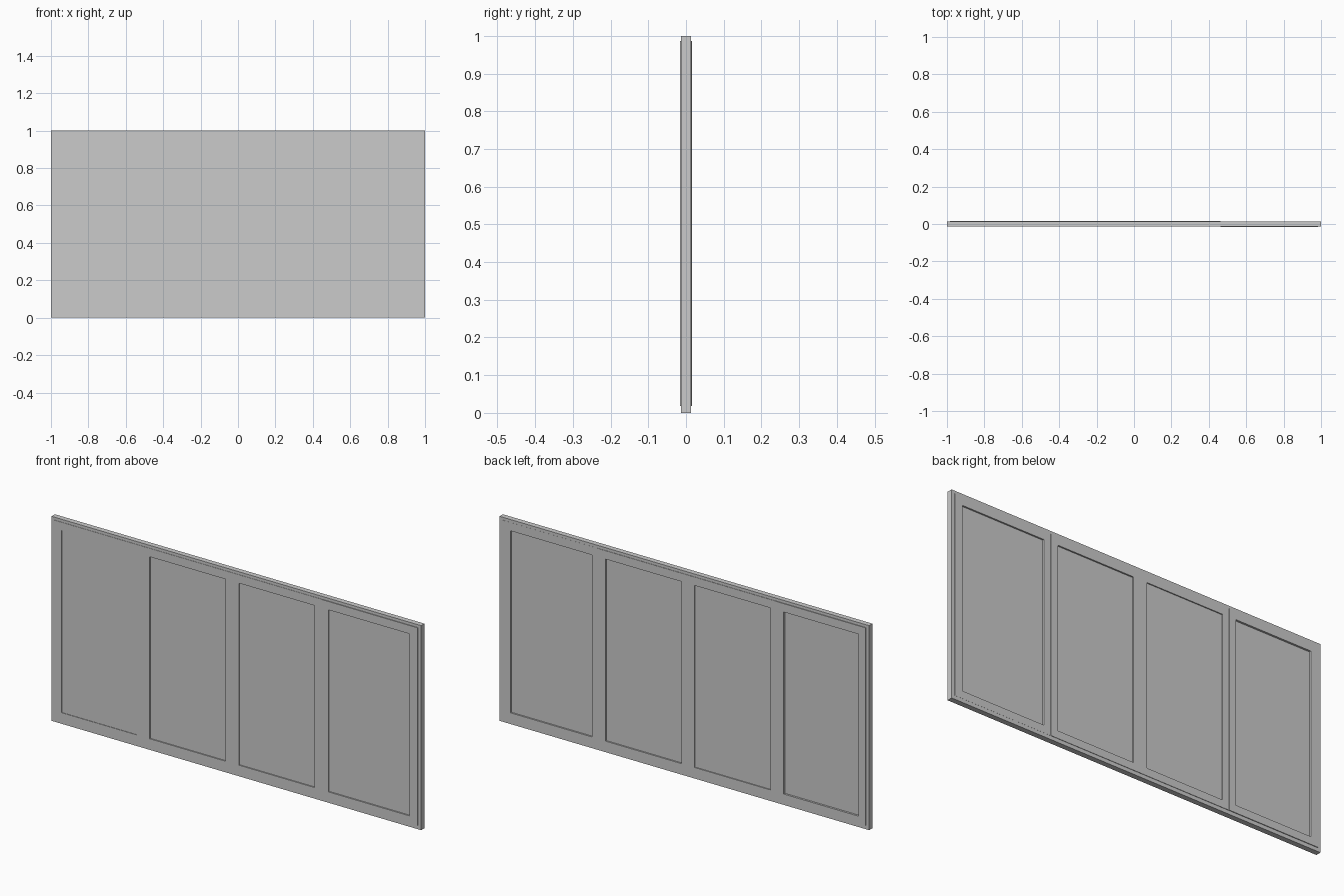
import bpy, bmesh

if "Cube" in bpy.data.objects:
    bpy.data.objects.remove(bpy.data.objects["Cube"])


def framed(name, x0, x1, z0, z1, border, y0, y1):
    """Rectangular ring; border = (left, right, bottom, top)."""
    l, r, b, t = border
    outer = [(x0, z0), (x1, z0), (x1, z1), (x0, z1)]
    inner = [(x0 + l, z0 + b), (x1 - r, z0 + b), (x1 - r, z1 - t), (x0 + l, z1 - t)]
    bm = bmesh.new()
    rings = [[bm.verts.new((x, y, z)) for x, z in loop]
             for loop, y in ((outer, y0), (inner, y0), (inner, y1), (outer, y1))]
    for k in range(4):
        a, c = rings[k], rings[(k + 1) % 4]
        for i in range(4):
            j = (i + 1) % 4
            bm.faces.new((a[i], a[j], c[j], c[i]))
    finish(bm, name)


def box(name, x0, x1, y0, y1, z0, z1):
    bm = bmesh.new()
    bmesh.ops.create_cube(bm, size=1)
    for v in bm.verts:
        v.co = ((x0 + x1) / 2 + v.co.x * (x1 - x0),
                (y0 + y1) / 2 + v.co.y * (y1 - y0),
                (z0 + z1) / 2 + v.co.z * (z1 - z0))
    finish(bm, name)


def finish(bm, name):
    bmesh.ops.recalc_face_normals(bm, faces=bm.faces)
    mesh = bpy.data.meshes.new(name)
    bm.to_mesh(mesh)
    bm.free()
    bpy.context.collection.objects.link(bpy.data.objects.new(name, mesh))


# Outer frame
framed("outer_frame", -1, 1, 0, 1, (0.017, 0.017, 0.018, 0.014), -0.013, 0.013)

# Four sashes: x range, y range, pane x range, pane y range
sashes = [
    (-0.983, -0.503, -0.0145, 0.0165, -0.945, -0.540, -0.012, 0.007),
    (-0.503, -0.020, -0.0145, 0.0150, -0.468, -0.057, -0.009, 0.010),
    (-0.020, 0.463, -0.0145, 0.0150, 0.015, 0.425, -0.009, 0.008),
    (0.463, 0.983, -0.0165, 0.0135, 0.500, 0.940, -0.010, 0.006),
]
Z0, Z1, PZ0, PZ1 = 0.018, 0.986, 0.055, 0.945
for i, (x0, x1, y0, y1, p0, p1, g0, g1) in enumerate(sashes, 1):
    framed(f"sash_{i}", x0, x1, Z0, Z1, (p0 - x0, x1 - p1, PZ0 - Z0, Z1 - PZ1), y0, y1)
    box(f"glass_pane_{i}", p0, p1, g0, g1, PZ0, PZ1)
